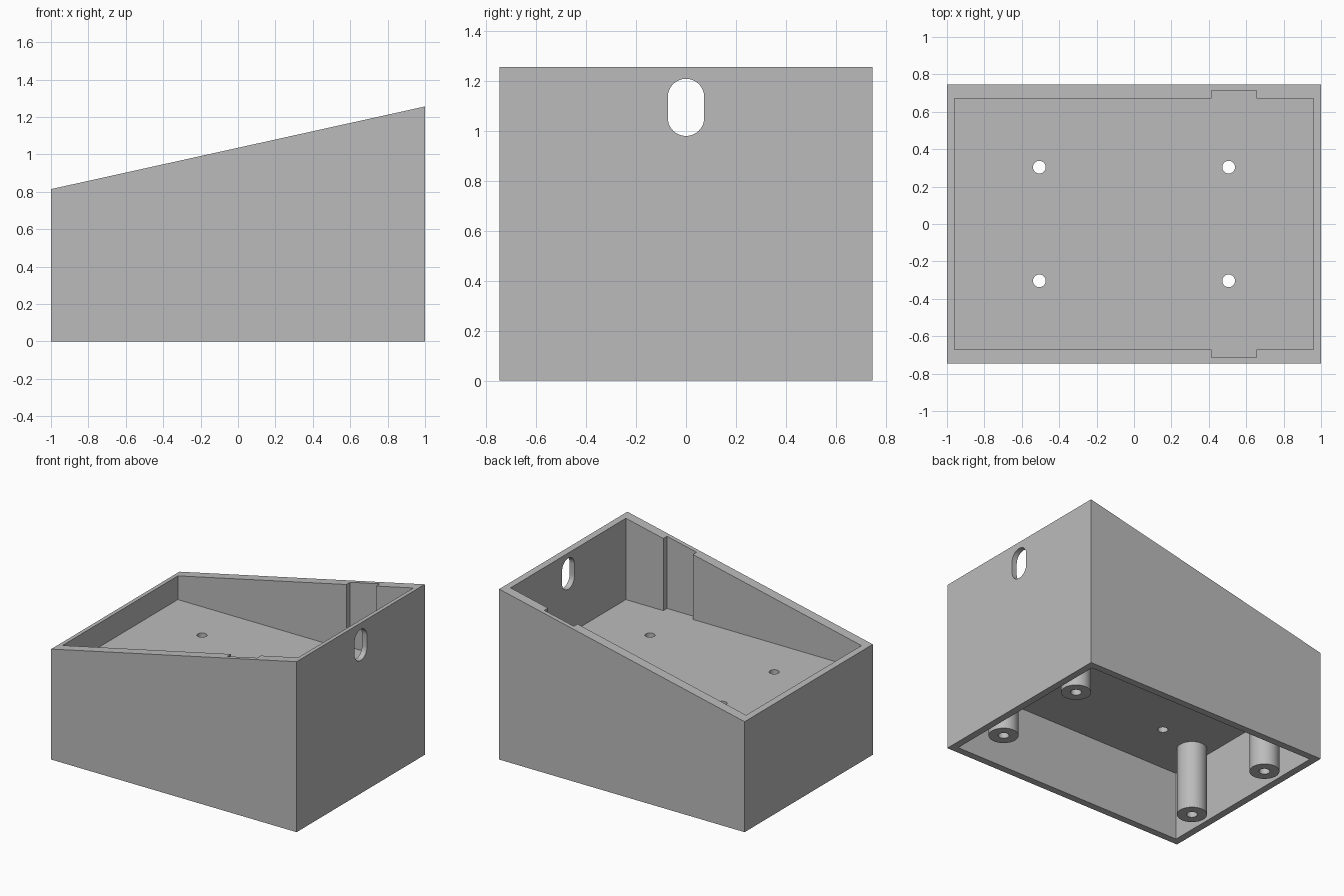
import bpy
import bmesh
import math

if "Cube" in bpy.data.objects:
    bpy.data.objects.remove(bpy.data.objects["Cube"], do_unlink=True)

HALF_X, HALF_Y = 1.0, 0.746
LOW, HIGH = 0.814, 1.256
FLOOR_TOP, FLOOR_UNDER = 0.648, 0.505

grey = bpy.data.materials.new("plain grey")
grey.use_nodes = True
colour = (0.5, 0.5, 0.5, 1)
grey.diffuse_color = colour
grey.node_tree.nodes["Principled BSDF"].inputs["Base Color"].default_value = colour


def add_object(name, bm):
    bmesh.ops.recalc_face_normals(bm, faces=bm.faces)
    mesh = bpy.data.meshes.new(name)
    bm.to_mesh(mesh)
    bm.free()
    mesh.materials.append(grey)
    obj = bpy.data.objects.new(name, mesh)
    bpy.context.collection.objects.link(obj)
    return obj


def prism(name, profile, direction):
    """Extrude a closed outline of 3D points along a direction."""
    bm = bmesh.new()
    face = bm.faces.new([bm.verts.new(p) for p in profile])
    result = bmesh.ops.extrude_face_region(bm, geom=[face], use_keep_orig=True)
    moved = [g for g in result["geom"] if isinstance(g, bmesh.types.BMVert)]
    bmesh.ops.translate(bm, verts=moved, vec=direction)
    return add_object(name, bm)


def block(name, x0, x1, y, z0, z1):
    outline = [(x0, -y, z0), (x1, -y, z0), (x1, y, z0), (x0, y, z0)]
    return prism(name, outline, (0, 0, z1 - z0))


def rod(name, x, y, radius, z0, z1, sides=48):
    ring = [2 * math.pi * i / sides for i in range(sides)]
    outline = [(x + radius * math.cos(a), y + radius * math.sin(a), z0) for a in ring]
    return prism(name, outline, (0, 0, z1 - z0))


def cut(target, cutter):
    """Subtract the cutter, apply the result and discard the cutter."""
    cutter.hide_render = True
    bpy.context.view_layer.objects.active = target
    mod = target.modifiers.new("cut", "BOOLEAN")
    mod.operation = "DIFFERENCE"
    mod.solver = "EXACT"
    mod.object = cutter
    bpy.ops.object.modifier_apply(modifier=mod.name)
    bpy.data.objects.remove(cutter, do_unlink=True)


def smooth(obj):
    bpy.ops.object.select_all(action="DESELECT")
    obj.select_set(True)
    bpy.context.view_layer.objects.active = obj
    bpy.ops.object.shade_smooth_by_angle(angle=math.radians(30))


# Sloping case
side = [(-HALF_X, -HALF_Y, 0), (HALF_X, -HALF_Y, 0),
        (HALF_X, -HALF_Y, HIGH), (-HALF_X, -HALF_Y, LOW)]
case = prism("sloping_case", side, (0, 2 * HALF_Y, 0))

# Upper tray with a notch in each long wall: one T-stepped outline
half = [(-0.96, 0.671), (0.414, 0.671), (0.414, 0.714),
        (0.655, 0.714), (0.655, 0.671), (0.96, 0.671)]
outline = [(x, y, FLOOR_TOP) for x, y in half]
outline += [(x, -y, FLOOR_TOP) for x, y in reversed(half)]
cut(case, prism("tray_cutter", outline, (0, 0, 1)))

# Hollow underside
inset = 0.052
cut(case, block("underside_cutter", inset - HALF_X, HALF_X - inset,
                HALF_Y - inset, -0.2, FLOOR_UNDER))

# Floor holes
for x in (-0.506, 0.506):
    for y in (-0.304, 0.304):
        cut(case, rod("hole_cutter", x, y, 0.034, 0.4, 0.75, 32))

# Rounded cable slot in the tall end wall
radius, low, high = 0.073, 1.053, 1.136
slot = []
for start, z in ((0, high), (math.pi, low)):
    for i in range(17):
        a = start + math.pi * i / 16
        slot.append((0.9, radius * math.cos(a), z + radius * math.sin(a)))
cut(case, prism("slot_cutter", slot, (0.2, 0, 0)))
smooth(case)

# Screw posts with blind holes
for x, x_name in ((-0.82, "right"), (0.82, "left")):
    for y, y_name in ((-0.376, "front"), (0.376, "back")):
        post = rod(f"{y_name}_{x_name}_post", x, y, 0.1, 0, FLOOR_UNDER)
        cut(post, rod("bore_cutter", x, y, 0.036, -0.1, 0.42, 32))
        smooth(post)
